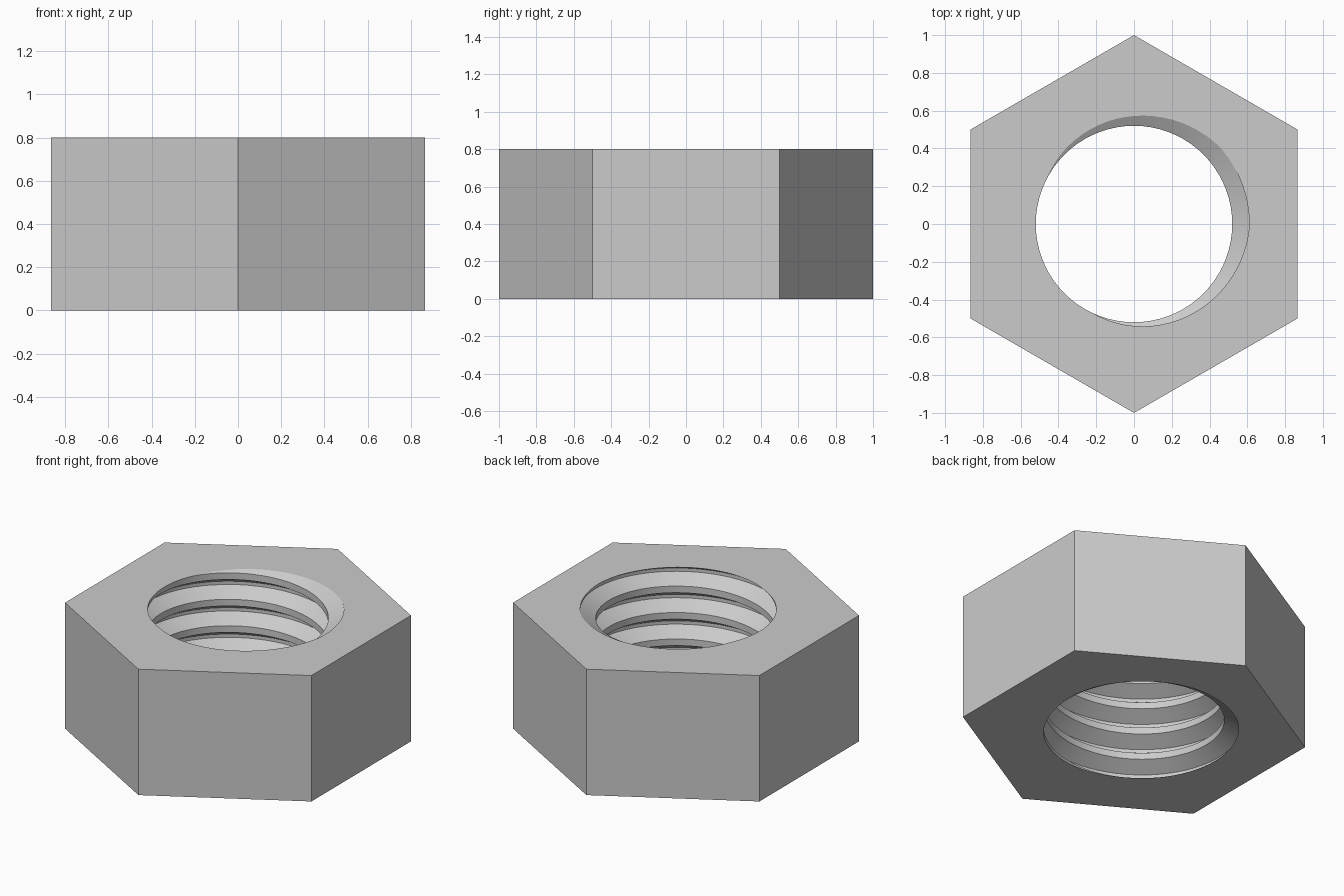
import bpy
import bmesh
from math import cos, sin, radians, tau

if "Cube" in bpy.data.objects:
    bpy.data.objects.remove(bpy.data.objects["Cube"], do_unlink=True)

HEIGHT = 0.8
MINOR, MAJOR = 0.52, 0.61      # thread crest and root radii
PITCH = 0.168
SEGMENTS = 72                  # steps per turn
START = radians(20)            # direction where the groove meets the top face

steel = bpy.data.materials.new("grey steel")
steel.use_nodes = True
GREY = (0.6, 0.6, 0.6, 1)
steel.diffuse_color = GREY
steel.node_tree.nodes["Principled BSDF"].inputs["Base Color"].default_value = GREY

bm = bmesh.new()

# Internal thread: a trapezoid profile swept up a right-handed helix
profile = [(MINOR, -0.375), (MAJOR, -0.0625), (MAJOR, 0.0625), (MINOR, 0.375)]
first, last = -7 * SEGMENTS, 2 * SEGMENTS
columns = {}
for i in range(first, last + 1):
    turn = i / SEGMENTS
    a = START + tau * turn
    columns[i] = [bm.verts.new((r * cos(a), r * sin(a), HEIGHT + PITCH * (turn + h)))
                  for r, h in profile]
for i in range(first, last - SEGMENTS):
    # The next turn's first point closes the crest
    here = columns[i] + [columns[i + SEGMENTS][0]]
    there = columns[i + 1] + [columns[i + 1 + SEGMENTS][0]]
    for k in range(len(profile)):
        bm.faces.new((here[k], here[k + 1], there[k + 1], there[k]))

# Trim the thread flush with both end faces
for z, direction in ((0, -1), (HEIGHT, 1)):
    bmesh.ops.bisect_plane(bm, geom=bm.verts[:] + bm.edges[:] + bm.faces[:], dist=1e-5,
                           plane_co=(0, 0, z), plane_no=(0, 0, direction),
                           clear_outer=True)
bmesh.ops.delete(bm, geom=[v for v in bm.verts if not v.link_faces], context='VERTS')
bmesh.ops.remove_doubles(bm, verts=bm.verts[:], dist=1e-4)


def rim(z):
    return [e for e in bm.edges if e.is_boundary
            and all(abs(v.co.z - z) < 1e-3 for v in e.verts)]


# Six outer flats
corners = [radians(30 + 60 * k) for k in range(6)]
low, high = ([bm.verts.new((cos(a), sin(a), z)) for a in corners] for z in (0, HEIGHT))
for k in range(6):
    n = (k + 1) % 6
    bm.faces.new((low[k], low[n], high[n], high[k]))

# End faces between the hexagon and the bore
for z, direction in ((0, -1), (HEIGHT, 1)):
    bmesh.ops.triangle_fill(bm, edges=rim(z), use_beauty=True, normal=(0, 0, direction))

bmesh.ops.recalc_face_normals(bm, faces=bm.faces[:])
mesh = bpy.data.meshes.new("hex_nut")
bm.to_mesh(mesh)
bm.free()
mesh.materials.append(steel)

nut = bpy.data.objects.new("hex_nut", mesh)
bpy.context.collection.objects.link(nut)
bpy.ops.object.select_all(action='DESELECT')
nut.select_set(True)
bpy.context.view_layer.objects.active = nut
bpy.ops.object.shade_smooth_by_angle(angle=radians(25))
